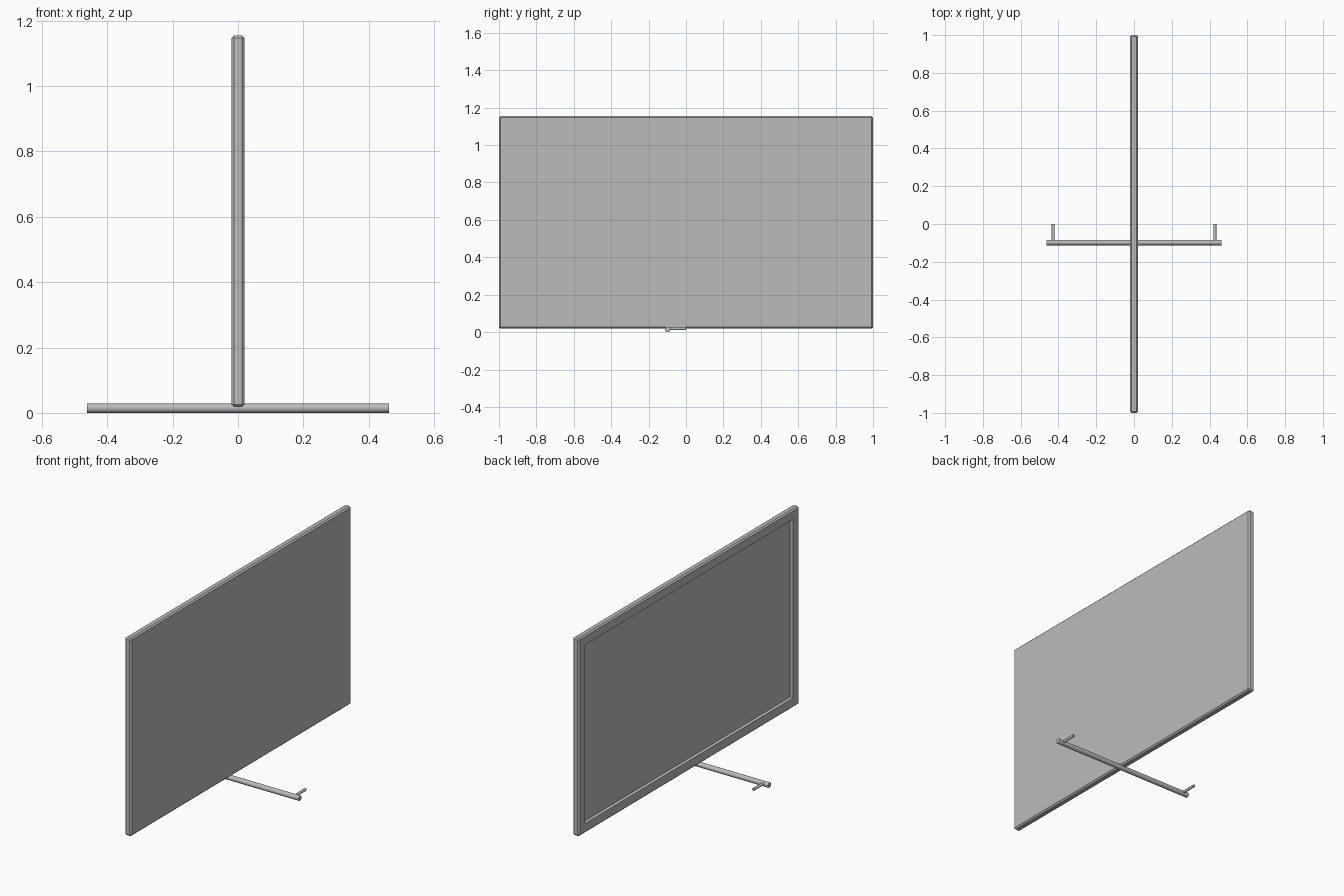
import bpy
import bmesh
from mathutils import Vector

cube = bpy.data.objects.get("Cube")
if cube:
    bpy.data.objects.remove(cube, do_unlink=True)

grey = bpy.data.materials.new("plain grey")
grey.use_nodes = True
GREY = (0.5, 0.5, 0.5, 1)
grey.diffuse_color = GREY
grey.node_tree.nodes["Principled BSDF"].inputs["Base Color"].default_value = GREY


def add_panel(name, depth, width, bottom, top, chamfer, border, recess):
    """Upright slab with chamfered edges and a sunken screen on its -x face."""
    bm = bmesh.new()
    bmesh.ops.create_cube(bm, size=1)
    bmesh.ops.scale(bm, vec=(depth, width, top - bottom), verts=bm.verts)
    bmesh.ops.translate(bm, vec=(0, 0, (top + bottom) / 2), verts=bm.verts)
    bmesh.ops.bevel(bm, geom=bm.edges[:], offset=chamfer, segments=1, affect='EDGES')
    # Frame the screen, then push it inwards
    screen = min(bm.faces, key=lambda f: f.calc_center_median().x)
    bmesh.ops.inset_region(bm, faces=[screen], thickness=border)
    rim = bmesh.ops.extrude_discrete_faces(bm, faces=[screen])["faces"][0]
    bmesh.ops.translate(bm, vec=(recess, 0, 0), verts=rim.verts)
    mesh = bpy.data.meshes.new(name)
    bmesh.ops.recalc_face_normals(bm, faces=bm.faces)
    bm.to_mesh(mesh)
    bm.free()
    panel = bpy.data.objects.new(name, mesh)
    bpy.context.collection.objects.link(panel)
    mesh.materials.append(grey)


def add_rod(name, start, end, radius):
    """Round rod between two points."""
    start, end = Vector(start), Vector(end)
    axis = end - start
    bpy.ops.mesh.primitive_cylinder_add(
        vertices=24, radius=radius, depth=axis.length, location=(start + end) / 2,
        rotation=axis.to_track_quat('Z', 'Y').to_euler())
    rod = bpy.context.object
    rod.name = name
    rod.data.materials.append(grey)
    bpy.ops.object.shade_smooth_by_angle()


# Screen panel
add_panel("screen_panel", depth=0.04, width=2, bottom=0.018, top=1.155,
          chamfer=0.008, border=0.068, recess=0.02)

# Stand: a cross bar with a short foot at each end
BAR_Y, BAR_Z = -0.098, 0.0145
add_rod("stand_bar", (-0.462, BAR_Y, BAR_Z), (0.462, BAR_Y, BAR_Z), 0.0145)
for side, x in (("left", 0.428), ("right", -0.428)):
    add_rod(side + "_foot", (x, BAR_Y, BAR_Z + 0.004), (x, 0, BAR_Z + 0.004), 0.008)
